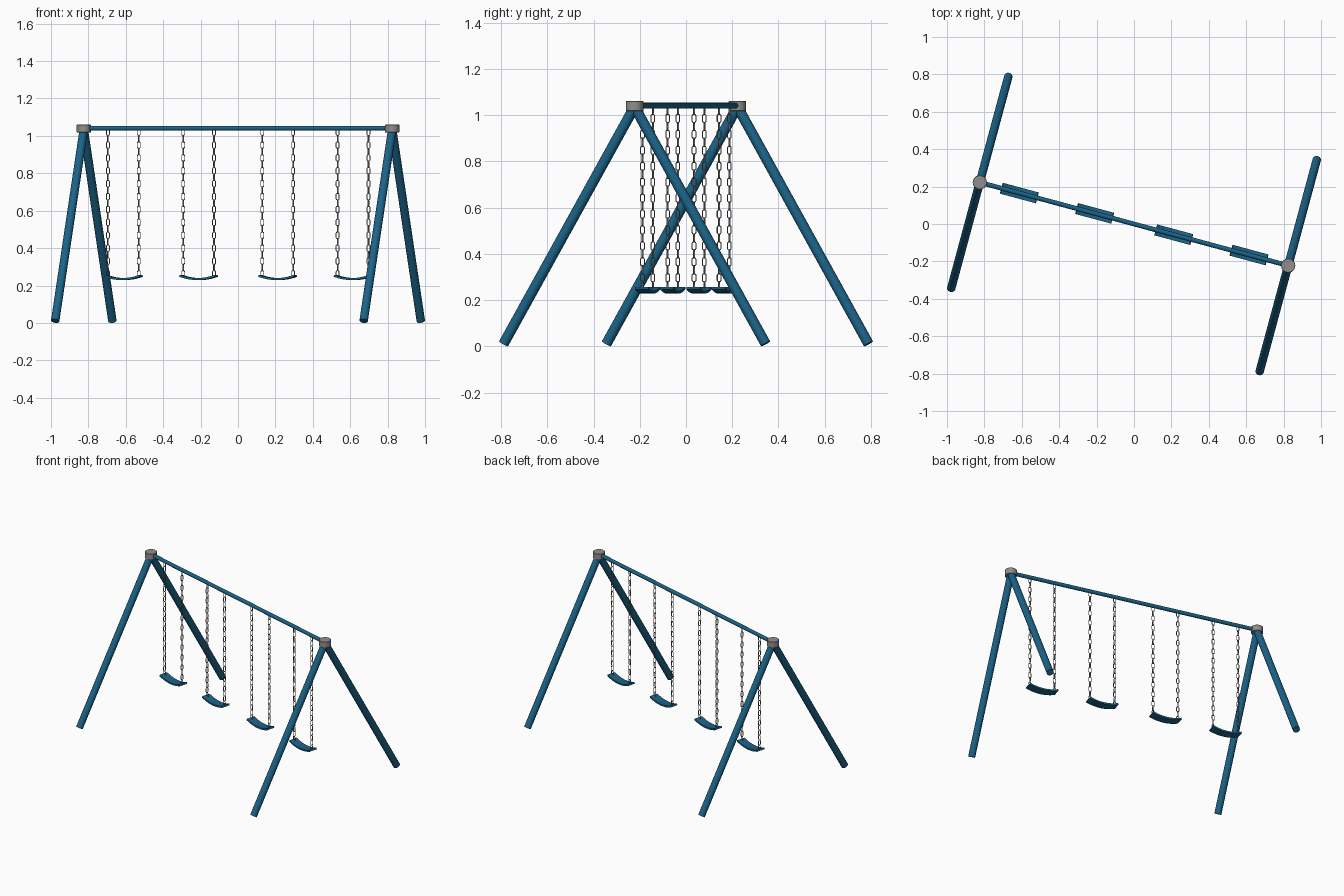
import bpy, bmesh, math
from mathutils import Matrix, Vector

if "Cube" in bpy.data.objects:
    bpy.data.objects.remove(bpy.data.objects["Cube"])

YAW = Matrix.Rotation(math.radians(-15.1), 4, 'Z')   # whole frame is turned about z
HALF = 0.854          # half length of the top beam
BEAM_Z = 1.041


def material(name, rgb):
    m = bpy.data.materials.new(name)
    m.diffuse_color = (*rgb, 1)
    m.use_nodes = True
    m.node_tree.nodes["Principled BSDF"].inputs["Base Color"].default_value = m.diffuse_color
    return m


BLUE = material("blue paint", (0.011, 0.125, 0.245))
GREY = material("grey metal", (0.28, 0.275, 0.265))


def finish(bm, name, mat, angle=35):
    bmesh.ops.recalc_face_normals(bm, faces=bm.faces)
    me = bpy.data.meshes.new(name)
    bm.to_mesh(me)
    bm.free()
    me.materials.append(mat)
    me.shade_smooth()
    me.set_sharp_from_angle(angle=math.radians(angle))
    return me


def place(name, me, loc=(0, 0, 0)):
    ob = bpy.data.objects.new(name, me)
    ob.matrix_world = YAW @ Matrix.Translation(loc)
    bpy.context.collection.objects.link(ob)
    return ob


def rod(name, a, b, r, mat, sides=20, bevel=0):
    a, b = Vector(a), Vector(b)
    d = b - a
    bm = bmesh.new()
    bmesh.ops.create_cone(bm, cap_ends=True, segments=sides, radius1=r, radius2=r, depth=d.length)
    if bevel:
        rims = [e for e in bm.edges if abs(e.verts[0].co.z - e.verts[1].co.z) < 1e-5]
        bmesh.ops.bevel(bm, geom=rims, offset=bevel, segments=1, affect='EDGES')
    bm.transform(Matrix.Translation((a + b) / 2) @ d.to_track_quat('Z', 'Y').to_matrix().to_4x4())
    return place(name, finish(bm, name, mat))


# top beam
rod("top_beam", (-HALF, 0, BEAM_Z), (HALF, 0, BEAM_Z), 0.0125, BLUE)

# legs and corner caps
for sx, side in ((-1, "left"), (1, "right")):
    x = sx * HALF
    rod(side + "_cap", (x, 0, 1.018), (x, 0, 1.06), 0.038, GREY, 24, 0.002)
    for sy, end in ((-1, "front"), (1, "back")):
        rod(f"{side}_{end}_leg", (x, 0, 1.036), (x, sy * 0.587, 0.011), 0.0225, BLUE)


# chain: oval links, every second one turned a quarter
def add_link(bm, z, turned, half=0.0205, w=0.0085, r=0.0024, n=12, k=6):
    rings = []
    straight = half - r - w
    for i in range(n):
        t = 2 * math.pi * (i + 0.5) / n
        out = Vector((math.cos(t), 0, math.sin(t)))
        c = out * w + Vector((0, 0, math.copysign(straight, out.z)))
        ring = []
        for j in range(k):
            p = 2 * math.pi * j / k
            v = c + out * r * math.cos(p) + Vector((0, r * math.sin(p), 0))
            if turned:
                v = Vector((-v.y, v.x, v.z))
            ring.append(bm.verts.new(v + Vector((0, 0, z))))
        rings.append(ring)
    for i in range(n):
        a, b = rings[i], rings[(i + 1) % n]
        for j in range(k):
            bm.faces.new((a[j], a[(j + 1) % k], b[(j + 1) % k], b[j]))


bm = bmesh.new()
LINKS, LOW, HIGH = 23, 0.262, 1.02
for i in range(LINKS):
    add_link(bm, LOW + (HIGH - LOW) * i / (LINKS - 1), i % 2)
chain = finish(bm, "chain", GREY, 60)

# seat: sagging strip with thickness
bm = bmesh.new()
N, LEN, DEPTH, THICK = 16, 0.1, 0.03, 0.011
rows = []
for i in range(N + 1):
    u = 2 * i / N - 1
    z = 0.229 + 0.018 * u * u
    slope = 0.036 * u / LEN
    nrm = Vector((-slope, 0, 1)).normalized() * THICK
    lo = Vector((u * LEN, 0, z))
    rows.append([bm.verts.new(p + Vector((0, y, 0))) for p, y in
                 ((lo, -DEPTH), (lo, DEPTH), (lo + nrm, DEPTH), (lo + nrm, -DEPTH))])
for a, b in zip(rows, rows[1:]):
    for j in range(4):
        bm.faces.new((a[j], a[(j + 1) % 4], b[(j + 1) % 4], b[j]))
bm.faces.new(rows[0])
bm.faces.new(rows[-1][::-1])
seat = finish(bm, "seat", BLUE)

# four swings
for n, x in enumerate((-0.635, -0.218, 0.22, 0.637), 1):
    place(f"seat_{n}", seat, (x, 0, 0))
    for s, side in ((-1, "left"), (1, "right")):
        place(f"chain_{n}_{side}", chain, (x + s * 0.0855, 0, 0))
